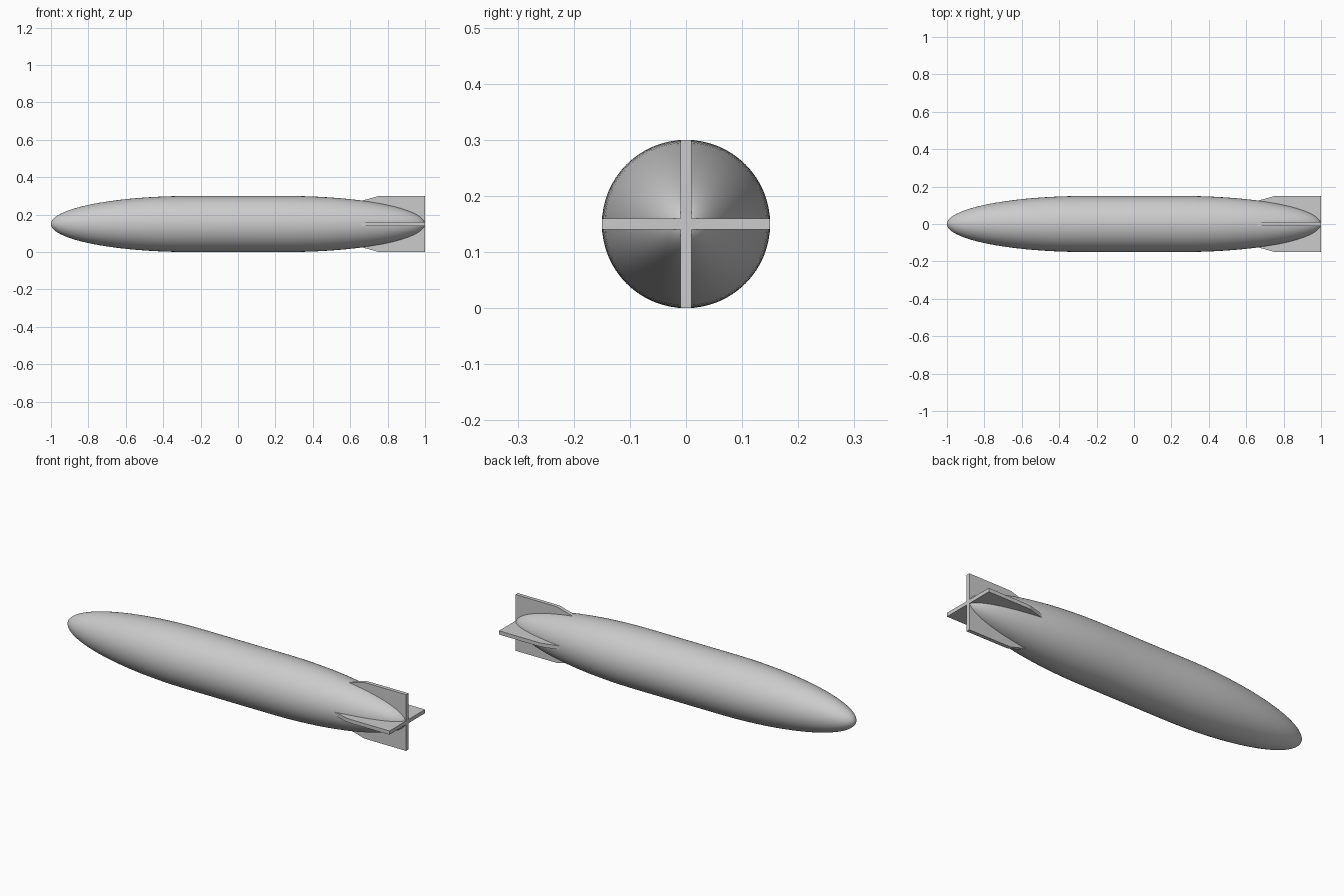
import bpy, bmesh, math
from mathutils import Matrix

cube = bpy.data.objects.get("Cube")
if cube:
    bpy.data.objects.remove(cube, do_unlink=True)

RADIUS = 0.15
MID = 0.25          # half length of the straight middle section
SIDES = 64
STEPS = 24

grey = bpy.data.materials.new("light grey")
grey.use_nodes = True
colour = (0.6, 0.6, 0.6, 1)
grey.diffuse_color = colour
grey.node_tree.nodes["Principled BSDF"].inputs["Base Color"].default_value = colour


def finish(name, bm):
    bmesh.ops.recalc_face_normals(bm, faces=bm.faces)
    mesh = bpy.data.meshes.new(name)
    bm.to_mesh(mesh)
    bm.free()
    mesh.materials.append(grey)
    obj = bpy.data.objects.new(name, mesh)
    obj.location.z = RADIUS
    bpy.context.collection.objects.link(obj)
    return obj


# Hull: half-ellipse nose, straight middle, half-ellipse tail, spun about x
angles = [math.pi / 2 * i / STEPS for i in range(STEPS + 1)]
tail = [(MID + (1 - MID) * math.sin(a), RADIUS * math.cos(a)) for a in angles]
profile = [(-x, r) for x, r in reversed(tail)] + tail
bm = bmesh.new()
verts = [bm.verts.new((x, 0, r)) for x, r in profile]
edges = [bm.edges.new(pair) for pair in zip(verts, verts[1:])]
bmesh.ops.spin(bm, geom=verts + edges, cent=(0, 0, 0), axis=(1, 0, 0),
               angle=math.tau, steps=SIDES, use_duplicate=False)
bmesh.ops.remove_doubles(bm, verts=bm.verts, dist=0.0001)
hull = finish("hull", bm)
bpy.context.view_layer.objects.active = hull
hull.select_set(True)
bpy.ops.object.shade_smooth_by_angle(angle=math.radians(40))

# Four tail fins, rooted inside the hull
outline = [(0.62, 0), (0.62, 0.118), (0.67, 0.127), (0.70, 0.135),
           (0.75, 0.149), (0.78, 0.15), (1, 0.15), (1, 0)]
for i, name in enumerate(("top_fin", "front_fin", "bottom_fin", "back_fin")):
    bm = bmesh.new()
    face = bm.faces.new([bm.verts.new((x, -0.01, z)) for x, z in outline])
    side = bmesh.ops.extrude_face_region(bm, geom=[face])["geom"]
    moved = [v for v in side if isinstance(v, bmesh.types.BMVert)]
    bmesh.ops.translate(bm, verts=moved, vec=(0, 0.02, 0))
    bmesh.ops.rotate(bm, verts=bm.verts, cent=(0, 0, 0),
                     matrix=Matrix.Rotation(i * math.pi / 2, 3, "X"))
    finish(name, bm)
